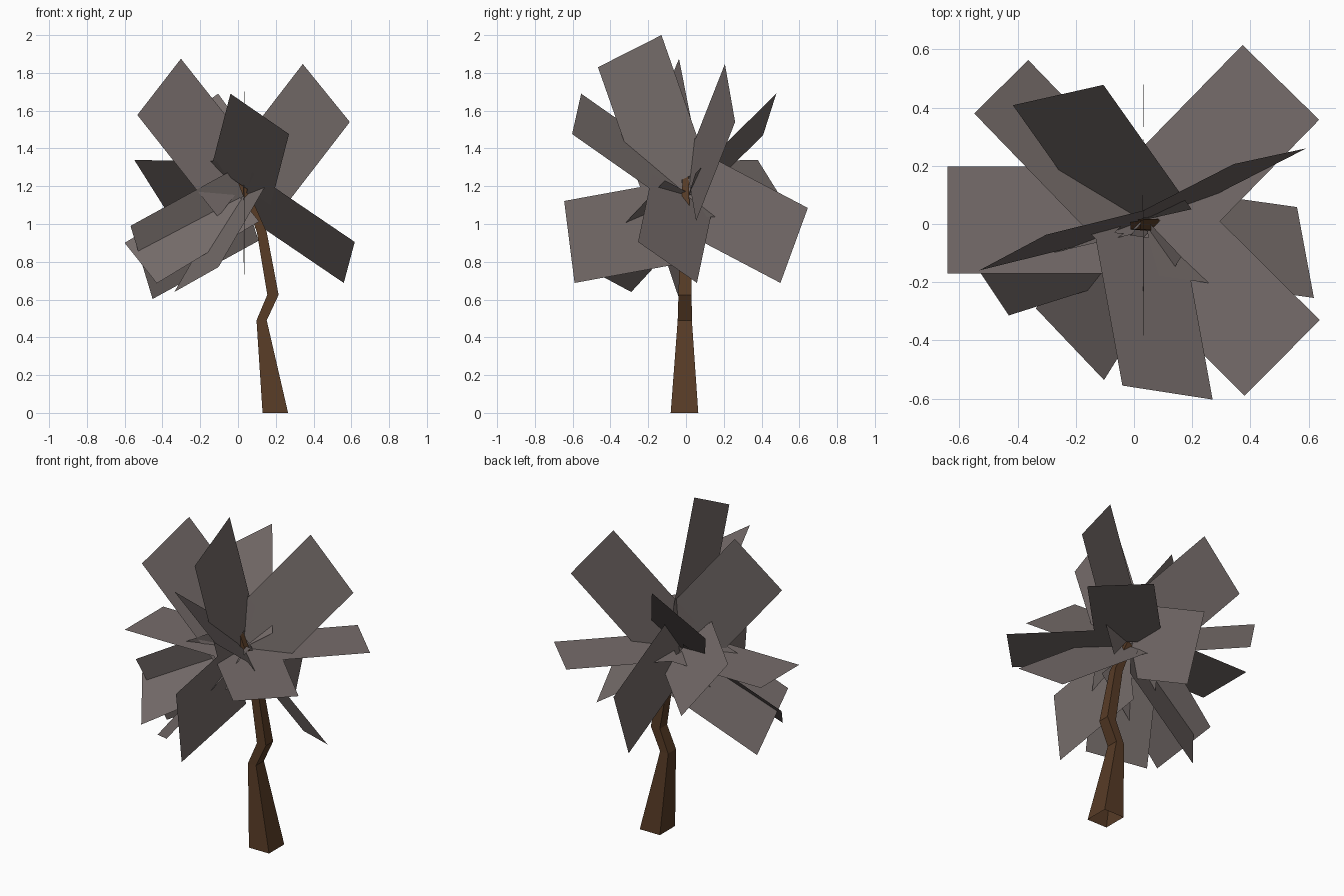
import bpy
from mathutils import Vector


def make_object(name, verts, faces, color):
    mesh = bpy.data.meshes.new(name)
    mesh.from_pydata(verts, [], faces)
    mesh.update()
    obj = bpy.data.objects.new(name, mesh)
    bpy.context.collection.objects.link(obj)
    mat = bpy.data.materials.new(name + "_color")
    mat.diffuse_color = (*color, 1)
    mesh.materials.append(mat)
    return obj


# Trunk: crooked four-sided open tube, rings are (z, x min, x max, y min, y max)
rings = [
    (0.00, 0.13, 0.265, -0.081, 0.065),
    (0.49, 0.098, 0.152, -0.044, 0.031),
    (0.625, 0.155, 0.215, -0.040, 0.030),
    (0.957, 0.10, 0.152, -0.030, 0.022),
    (1.25, -0.012, 0.022, -0.018, 0.014),
]
verts, faces = [], []
for z, x0, x1, y0, y1 in rings:
    verts += [(x0, y0, z), (x1, y0, z), (x1, y1, z), (x0, y1, z)]
for r in range(len(rings) - 1):
    for i in range(4):
        a, b = r * 4 + i, r * 4 + (i + 1) % 4
        faces.append((a, b, b + 4, a + 4))
make_object("trunk", verts, faces, (0.095, 0.044, 0.019))

# Leaf cards: the two outer corners of each; rectangles run in to the crown centre
STRETCH = 1.2   # the crown is stretched upwards
LENGTH = 0.63
CENTRE = Vector((0.03, 0.012, 1.15 / STRETCH))
tips = [
    # upright side-facing cards
    ((0.035, -0.13, 2.0), (0.035, -0.466, 1.83)),
    ((0.035, -0.645, 1.122), (0.035, -0.59, 0.688)),
    ((0.035, 0.645, 1.085), (0.035, 0.50, 0.688)),
    # level cards
    ((0.373, 0.615, 1.15), (0.636, 0.358, 1.15)),
    ((-0.641, -0.17, 1.15), (-0.641, 0.198, 1.15)),
    ((0.638, -0.33, 1.15), (0.38, -0.59, 1.15)),
    # upright front-facing cards
    ((0.343, 0.206, 1.847), (0.592, 0.26, 1.54)),
    ((-0.302, -0.037, 1.875), (-0.533, -0.16, 1.577)),
    ((-0.569, -0.167, 0.99), (-0.452, -0.036, 0.603)),
    # slanted cards
    ((-0.04, -0.555, 1.69), (0.27, -0.603, 1.476)),
    ((-0.105, 0.478, 1.69), (-0.416, 0.408, 1.47)),
    ((-0.549, 0.38, 1.339), (-0.363, 0.563, 1.044)),
    ((-0.337, -0.29, 0.64), (-0.103, -0.536, 0.772)),
    ((-0.60, -0.06, 0.90), (-0.43, -0.314, 0.686)),
    ((0.618, -0.254, 0.905), (0.56, 0.058, 0.688)),
]
verts, faces = [], []
for p, q in tips:
    a, b = (Vector((v[0], v[1], v[2] / STRETCH)) for v in (p, q))
    edge = (b - a).normalized()
    inward = CENTRE - (a + b) / 2
    inward = (inward - edge * inward.dot(edge)).normalized() * LENGTH
    k = len(verts)
    verts += [(v.x, v.y, v.z * STRETCH) for v in (a, b, b + inward, a + inward)]
    faces.append((k, k + 1, k + 2, k + 3))
make_object("leaves", verts, faces, (0.18, 0.151, 0.145))
